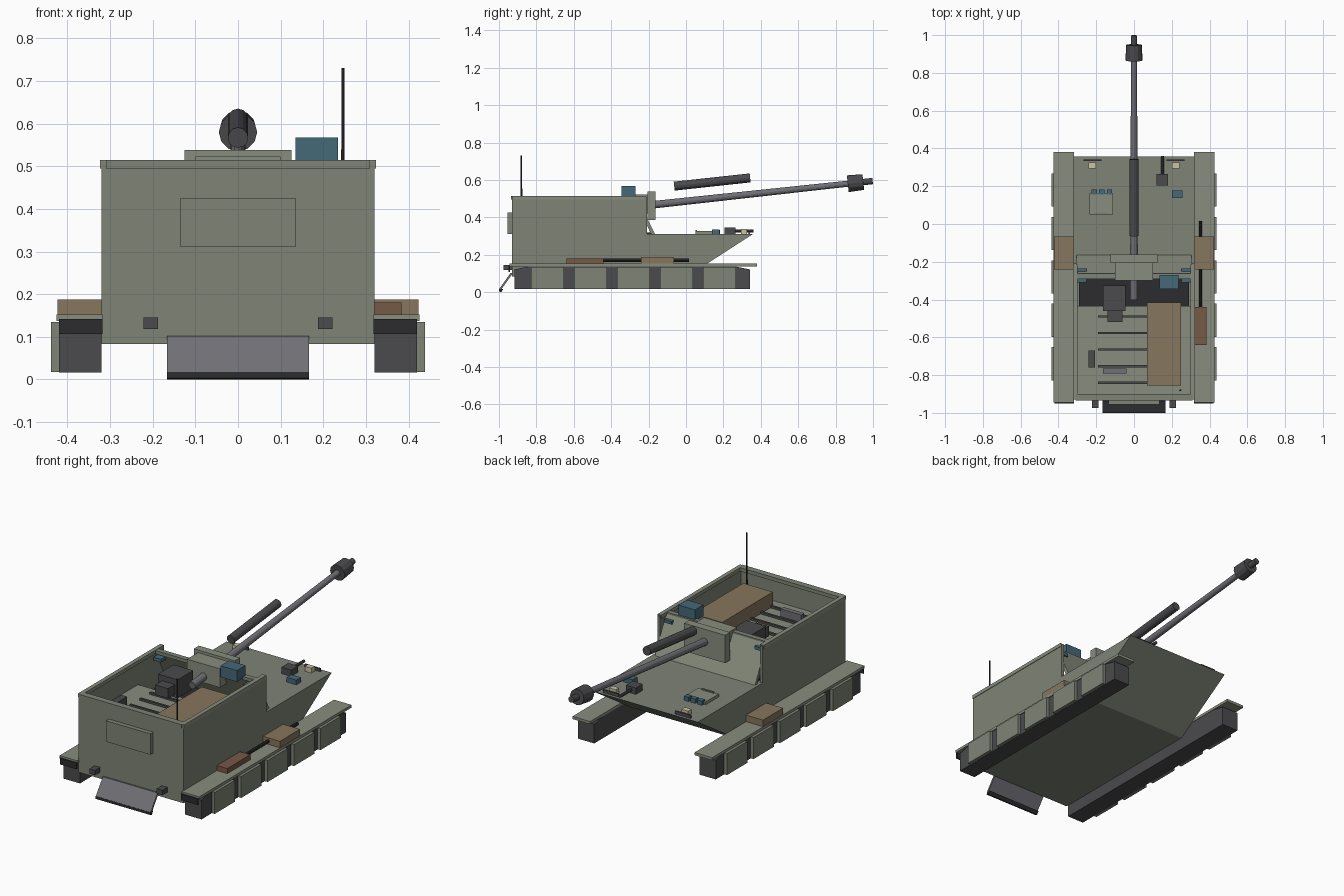
import bpy, bmesh, math
from mathutils import Vector


def mat(name, c):
    m = bpy.data.materials.new(name)
    m.diffuse_color = (*c, 1)
    return m


OLIVE = mat("olive", (0.21, 0.23, 0.18))
LIGHT = mat("light_olive", (0.25, 0.27, 0.21))
DARK = mat("dark_metal", (0.07, 0.07, 0.075))
STEEL = mat("steel", (0.16, 0.16, 0.18))
RUBBER = mat("rubber", (0.025, 0.025, 0.028))
GLASS = mat("glass_blue", (0.06, 0.14, 0.19))
TAN = mat("canvas", (0.24, 0.18, 0.11))
BROWN = mat("wood", (0.18, 0.10, 0.06))
LAMP = mat("lamp", (0.6, 0.55, 0.38))


def finish(name, bm, m):
    bmesh.ops.recalc_face_normals(bm, faces=bm.faces)
    me = bpy.data.meshes.new(name)
    bm.to_mesh(me)
    bm.free()
    me.materials.append(m)
    ob = bpy.data.objects.new(name, me)
    bpy.context.collection.objects.link(ob)
    return ob


def prism(name, x0, x1, profile, m):
    """Extrude a (y, z) profile from x0 to x1."""
    bm = bmesh.new()
    a = [bm.verts.new((x0, y, z)) for y, z in profile]
    b = [bm.verts.new((x1, y, z)) for y, z in profile]
    bm.faces.new(a)
    bm.faces.new(b[::-1])
    n = len(a)
    for i in range(n):
        j = (i + 1) % n
        bm.faces.new((a[i], b[i], b[j], a[j]))
    return finish(name, bm, m)


def box(name, x0, x1, y0, y1, z0, z1, m):
    return prism(name, x0, x1, [(y0, z0), (y1, z0), (y1, z1), (y0, z1)], m)


def rod(name, p, q, r1, r2, m, sides=12):
    p, q = Vector(p), Vector(q)
    bm = bmesh.new()
    bmesh.ops.create_cone(bm, cap_ends=True, segments=sides, radius1=r1, radius2=r2, depth=(q - p).length)
    rot = Vector((0, 0, 1)).rotation_difference(q - p).to_matrix().to_4x4()
    bmesh.ops.transform(bm, matrix=rot, verts=bm.verts)
    bmesh.ops.translate(bm, vec=(p + q) / 2, verts=bm.verts)
    return finish(name, bm, m)


# Hull with sloping nose
prism("hull", -0.32, 0.32, [(-0.93, 0.083), (0.005, 0.083), (0.357, 0.31), (-0.93, 0.31)], OLIVE)

# Open fighting compartment: walls, rails, sloped gun-side plate
box("end_wall", -0.32, 0.32, -0.93, -0.912, 0.31, 0.51, OLIVE)
box("end_rail", -0.31, 0.31, -0.935, -0.9, 0.495, 0.515, OLIVE)
box("end_door", -0.135, 0.135, -0.955, -0.93, 0.31, 0.425, OLIVE)
prism("gun_side_plate", -0.305, 0.305, [(-0.165, 0.31), (-0.265, 0.51), (-0.285, 0.51), (-0.185, 0.31)], LIGHT)
box("gun_side_rail", -0.305, 0.305, -0.29, -0.262, 0.495, 0.513, OLIVE)

# Running gear, mirrored left and right
for s, side in ((-1, "left"), (1, "right")):
    box(f"{side}_wall", s * 0.304, s * 0.32, -0.93, -0.208, 0.31, 0.51, OLIVE)
    box(f"{side}_rail", s * 0.3, s * 0.323, -0.93, -0.215, 0.495, 0.515, LIGHT)
    prism(f"{side}_track", s * 0.32, s * 0.42,
          [(-0.917, 0.016), (0.341, 0.016), (0.341, 0.122), (0.265, 0.137), (-0.84, 0.137), (-0.917, 0.122)], DARK)
    box(f"{side}_fender", s * 0.318, s * 0.425, -0.945, 0.38, 0.137, 0.152, LIGHT)
    box(f"{side}_mud_flap", s * 0.318, s * 0.42, -0.95, -0.942, 0.107, 0.142, RUBBER)
    for i in range(5):
        y = -0.74 + 0.23 * i
        box(f"{side}_skirt_{i}", s * 0.42, s * 0.438, y - 0.088, y + 0.088, 0.017, 0.135, OLIVE)
    box(f"{side}_tow_lug", s * 0.188, s * 0.222, -0.975, -0.93, 0.118, 0.145, DARK)
    box(f"{side}_stowage", s * 0.32, s * 0.423, -0.24, -0.065, 0.152, 0.188, TAN)
    # Lamps with guard bars on the nose
    box(f"{side}_headlamp", s * 0.2, s * 0.24, 0.295, 0.325, 0.31, 0.337, LAMP)
    box(f"{side}_lamp_guard", s * 0.172, s * 0.267, 0.333, 0.341, 0.31, 0.327, DARK)
    box(f"{side}_vision_block", s * 0.252, s * 0.298, -0.31, -0.235, 0.468, 0.485, GLASS)

# Fender tools
box("tool_box", 0.32, 0.383, -0.64, -0.44, 0.152, 0.18, BROWN)
rod("pry_bar", (0.352, -0.44, 0.17), (0.352, 0.015, 0.17), 0.009, 0.009, RUBBER, 8)

# Recoil spade with cutting edge
prism("spade", -0.167, 0.167, [(-0.925, 0.102), (-0.985, 0.018), (-0.998, 0.018), (-0.938, 0.102)], STEEL)
prism("spade_edge", -0.167, 0.167, [(-0.976, 0.018), (-0.988, 0), (-1.0, 0.004), (-0.999, 0.018)], RUBBER)


# Gun: mantlet, cradle, barrel, muzzle brake, recoil cylinder
def axis(y):
    return (0, y, 0.468 + (y + 0.17) * 0.108)


box("mantlet", -0.125, 0.125, -0.206, -0.162, 0.385, 0.538, LIGHT)
box("cradle", -0.1, 0.1, -0.3, -0.206, 0.42, 0.523, LIGHT)
rod("barrel", axis(-0.4), axis(0.88), 0.021, 0.016, STEEL)
rod("muzzle_brake", axis(0.865), axis(0.948), 0.045, 0.042, DARK)
rod("muzzle_tip", axis(0.94), axis(0.998), 0.017, 0.017, DARK)
rod("recoil_cylinder", (0, -0.063, 0.567), (0, 0.343, 0.611), 0.024, 0.024, DARK)
box("breech_block", -0.165, -0.045, -0.46, -0.325, 0.385, 0.485, DARK)
box("breech_handle", -0.14, -0.062, -0.52, -0.46, 0.4, 0.455, DARK)
box("gun_sight", 0.135, 0.235, -0.345, -0.27, 0.505, 0.567, GLASS)

# Compartment floor and fittings
box("raised_floor", -0.304, 0.304, -0.912, -0.435, 0.31, 0.38, LIGHT)
box("floor_pit", -0.29, 0.29, -0.435, -0.18, 0.31, 0.318, RUBBER)
for i in range(5):
    y = -0.49 - 0.0875 * i
    box(f"floor_rib_{i}", -0.19, 0.19, y - 0.006, y + 0.006, 0.38, 0.392, DARK)
box("ammo_locker", 0.07, 0.25, -0.855, -0.415, 0.38, 0.46, TAN)
box("radio", -0.24, -0.206, -0.76, -0.67, 0.38, 0.43, DARK)
box("bench", -0.165, -0.04, -0.792, -0.765, 0.38, 0.43, STEEL)
rod("antenna", (0.246, -0.88, 0.38), (0.246, -0.88, 0.73), 0.005, 0.004, RUBBER, 6)

# Deck: driver hatch, periscopes, machine gun
box("driver_hatch", -0.235, -0.11, 0.05, 0.165, 0.31, 0.326, LIGHT)
box("hatch_hinge", -0.21, -0.135, 0.05, 0.06, 0.326, 0.332, OLIVE)
for i in range(3):
    x = -0.21 + 0.04 * i
    box(f"periscope_{i}", x - 0.014, x + 0.014, 0.155, 0.182, 0.31, 0.333, GLASS)
box("deck_sight", 0.2, 0.258, 0.138, 0.178, 0.31, 0.336, GLASS)
box("machine_gun_body", 0.12, 0.18, 0.205, 0.265, 0.31, 0.345, DARK)
rod("machine_gun_barrel", (0.15, 0.26, 0.328), (0.15, 0.36, 0.328), 0.008, 0.008, DARK, 8)
